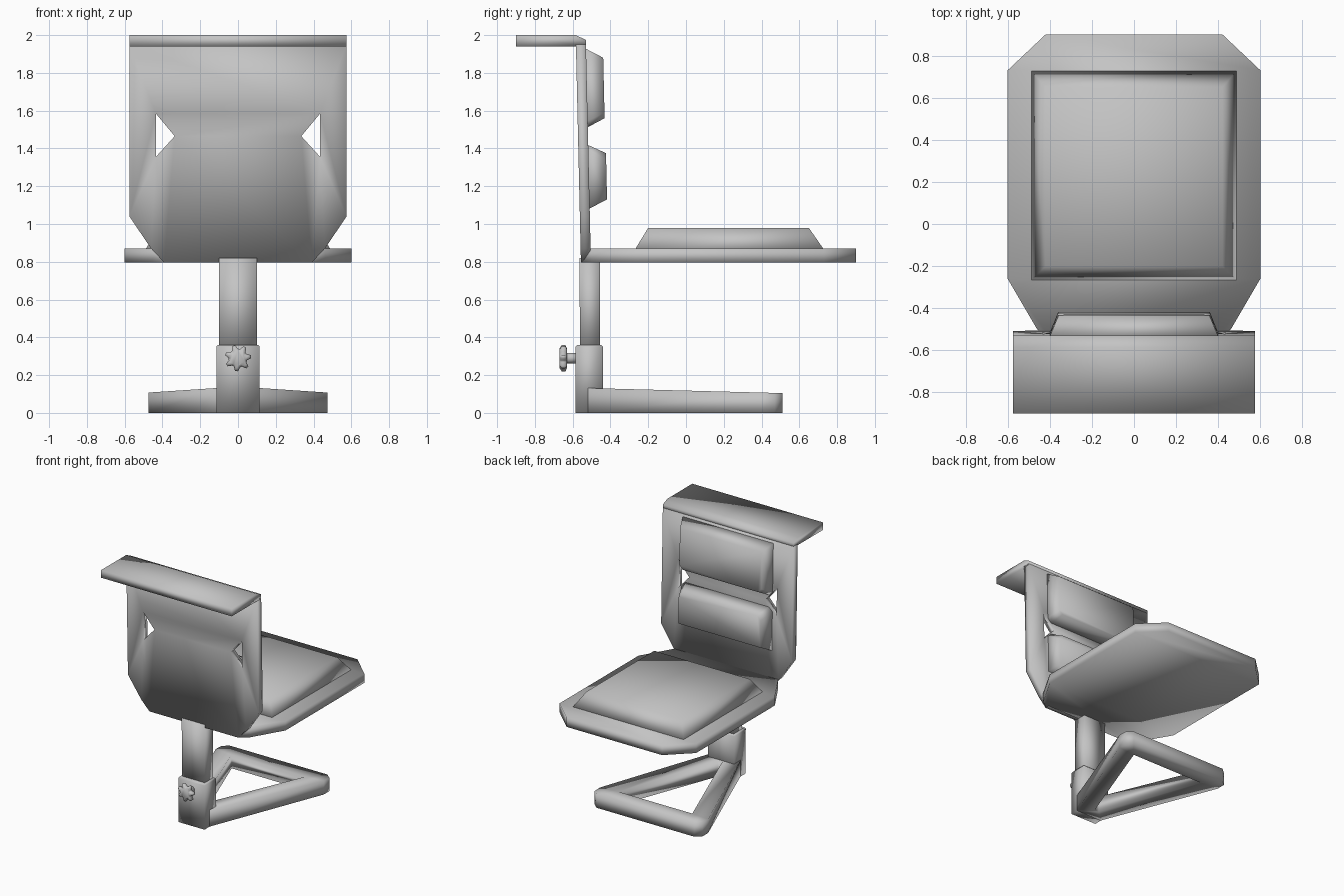
import bpy, bmesh, math

cube = bpy.data.objects.get("Cube")
if cube:
    bpy.data.objects.remove(cube, do_unlink=True)

grey = bpy.data.materials.new("plain grey")
grey.use_nodes = True
GREY = (0.55, 0.55, 0.55, 1)
grey.diffuse_color = GREY
grey.node_tree.nodes["Principled BSDF"].inputs["Base Color"].default_value = GREY


def finish(name, bm):
    """Turn a bmesh into a softly shaded object."""
    bmesh.ops.recalc_face_normals(bm, faces=bm.faces)
    for f in bm.faces:
        f.smooth = True
    mesh = bpy.data.meshes.new(name)
    bm.to_mesh(mesh)
    bm.free()
    mesh.materials.append(grey)
    obj = bpy.data.objects.new(name, mesh)
    bpy.context.collection.objects.link(obj)
    return obj


def loft(name, rings):
    """Skin a closed solid through rings of equal point count."""
    bm = bmesh.new()
    rows = [[bm.verts.new(p) for p in ring] for ring in rings]
    n = len(rows[0])
    for a, b in zip(rows, rows[1:]):
        for i in range(n):
            j = (i + 1) % n
            bm.faces.new((a[i], a[j], b[j], b[i]))
    bm.faces.new(rows[0])
    bm.faces.new(rows[-1])
    return finish(name, bm)


def plate(name, loops, place):
    """Fill an outline with holes and thicken it; place maps (u, v, side) to 3D."""
    bm = bmesh.new()
    edges = []
    for loop in loops:
        vs = [bm.verts.new((u, v, 0)) for u, v in loop]
        edges += [bm.edges.new((vs[i - 1], vs[i])) for i in range(len(vs))]
    bmesh.ops.triangle_fill(bm, use_beauty=True, edges=edges, normal=(0, 0, 1))
    lower, faces = list(bm.verts), list(bm.faces)
    rim = [e.verts[:] for e in bm.edges if len(e.link_faces) == 1]
    upper = {v: bm.verts.new(place(v.co.x, v.co.y, 1)) for v in lower}
    for f in faces:
        bm.faces.new([upper[v] for v in reversed(f.verts)])
    for a, b in rim:
        bm.faces.new((a, b, upper[b], upper[a]))
    for v in lower:
        v.co = place(v.co.x, v.co.y, 0)
    return finish(name, bm)


def mirror(half):
    """Complete a right-half outline across the centre line."""
    return half + [(-u, v) for u, v in reversed(half)]


def rect(x, y0, y1, z):
    return [(-x, y0, z), (x, y0, z), (x, y1, z), (-x, y1, z)]


# Base: triangular floor frame, sleeve and post
foot_outer = mirror([(0.115, -0.52), (0.475, 0.40), (0.475, 0.47), (0.43, 0.51)])
foot_hole = mirror([(0.02, -0.43), (0.325, 0.385)])
plate("floor_frame", [foot_outer, foot_hole],
      lambda u, v, s: (u, v, s * (0.118 - 0.026 * v)))
loft("sleeve", [rect(0.115, -0.585, -0.44, 0), rect(0.115, -0.585, -0.44, 0.35),
                rect(0.108, -0.575, -0.45, 0.36)])
loft("post", [rect(0.10, -0.56, -0.455, 0.30), rect(0.10, -0.565, -0.455, 0.82)])


# Clamping knob with seven lobes on a short shaft
def star(scale, y, lobes=7):
    pts = []
    for i in range(lobes * 4):
        r = scale * (0.07 if i % 4 < 2 else 0.05)
        a = math.tau * i / (lobes * 4)
        pts.append((r * math.cos(a), y, 0.29 + r * math.sin(a)))
    return pts


def circle(r, y, n=12):
    return [(r * math.cos(math.tau * i / n), y, 0.29 + r * math.sin(math.tau * i / n))
            for i in range(n)]


loft("knob", [star(0.75, -0.67), star(1, -0.658), star(1, -0.638), star(0.75, -0.63)])
loft("knob_shaft", [circle(0.028, -0.64), circle(0.028, -0.57)])

# Seat plate and raised pad
seat = mirror([(0.39, -0.55), (0.46, -0.50), (0.60, -0.26), (0.60, 0.73), (0.42, 0.90)])
plate("seat_plate", [seat], lambda u, v, s: (u, v, 0.795 + 0.075 * s))
loft("seat_pad", [rect(0.49, -0.27, 0.73, 0.865), rect(0.42, -0.20, 0.65, 0.98)])


# Backrest plate with two triangular openings
def lean(z):
    return -0.505 - 0.023 * (z - 0.87)


back = mirror([(0.39, 0.795), (0.46, 0.87), (0.575, 1.04), (0.575, 1.95)])
openings = [[(k * 0.435, 1.585), (k * 0.435, 1.355), (k * 0.335, 1.465)]
            for k in (1, -1)]
plate("backrest_plate", [back] + openings,
      lambda u, v, s: (u, lean(v) - 0.053 * s, v))

# Shelf overhanging at the top of the backrest
profile = [(-0.90, 1.94), (-0.53, 1.94), (-0.53, 1.975), (-0.585, 2.0), (-0.90, 2.0)]
loft("top_shelf", [[(x, y, z) for y, z in profile] for x in (-0.575, 0.575)])


# Two back cushions, corners clipped beside the openings
def cushion(name, base, crown, depth):
    loft(name, [[(u, lean(v) - 0.005, v) for u, v in mirror(base)],
                [(u, lean(v) + depth, v) for u, v in mirror(crown)]])


cushion("upper_cushion", [(0.40, 1.93), (0.40, 1.543), (0.37, 1.51)],
        [(0.36, 1.88), (0.36, 1.59), (0.33, 1.56)], 0.09)
cushion("lower_cushion", [(0.37, 1.42), (0.40, 1.39), (0.40, 1.08)],
        [(0.33, 1.375), (0.36, 1.34), (0.36, 1.13)], 0.093)
